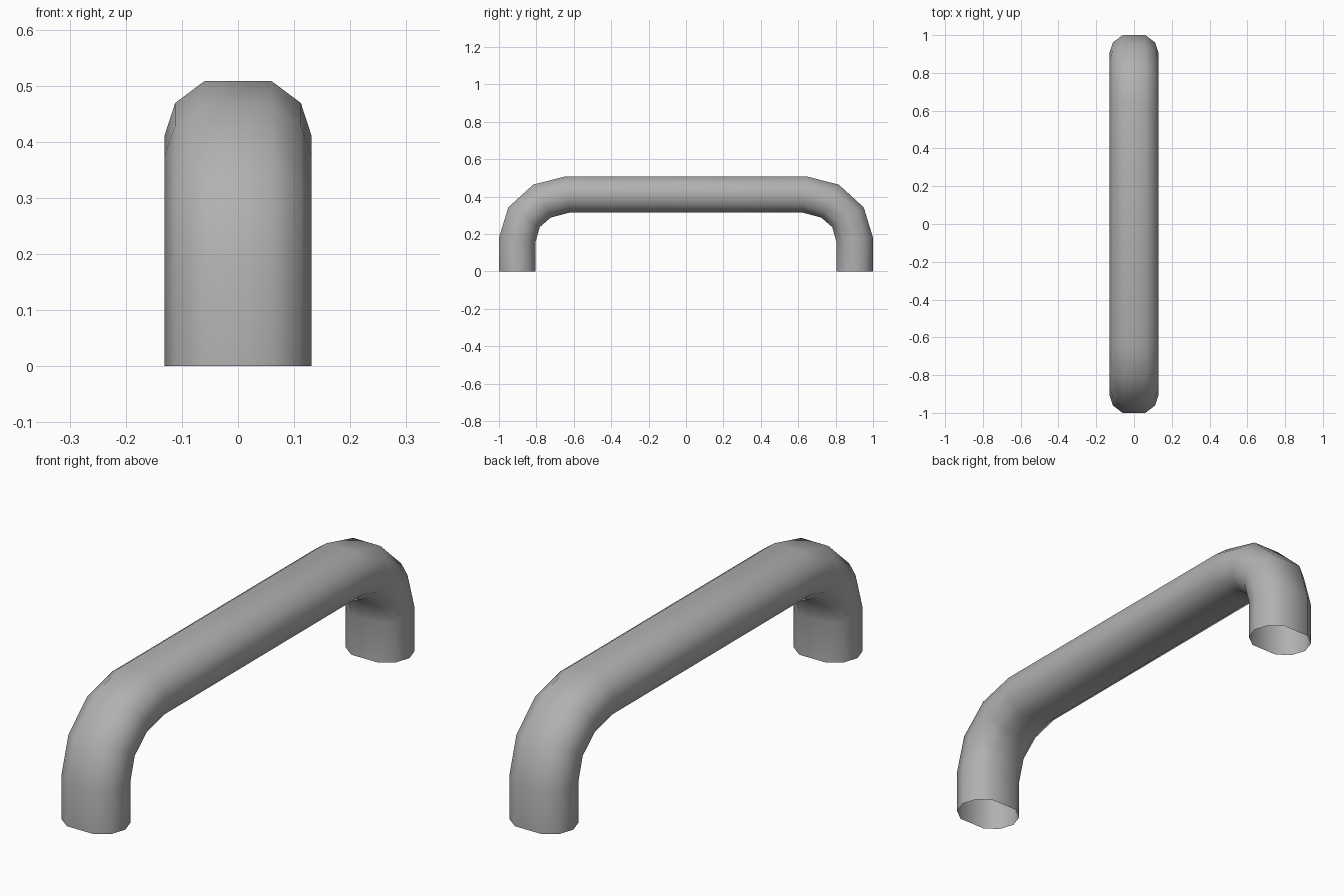
import bpy, bmesh

if "Cube" in bpy.data.objects:
    bpy.data.objects.remove(bpy.data.objects["Cube"])

# Side profile of one half as (y, z): outer and inner lines of the bend, foot to bar
outer = [(1.0, 0), (1.0, 0.18), (0.95, 0.343), (0.817, 0.464), (0.645, 0.508)]
inner = [(0.804, 0), (0.804, 0.16), (0.782, 0.237), (0.723, 0.288), (0.625, 0.314)]
stations = list(zip(outer, inner))
stations += [((-o[0], o[1]), (-i[0], i[1])) for o, i in reversed(stations)]

# Ten-sided cross-section: (x, fraction from outer to inner line)
half = [(0.06, 0), (0.112, 0.2), (0.131, 0.5), (0.112, 0.8), (0.06, 1)]
section = half + [(-x, t) for x, t in reversed(half)]

# Handle: open-ended tube swept through the stations
bm = bmesh.new()
rings = [[bm.verts.new((x, o[0] + (i[0] - o[0]) * t, o[1] + (i[1] - o[1]) * t))
          for x, t in section] for o, i in stations]
for a, b in zip(rings, rings[1:]):
    for k in range(len(section)):
        n = (k + 1) % len(section)
        bm.faces.new((a[k], b[k], b[n], a[n]))
bm.normal_update()
top = max(bm.faces, key=lambda f: f.calc_center_median().z)
if top.normal.z < 0:
    bmesh.ops.reverse_faces(bm, faces=bm.faces[:])
for f in bm.faces:
    f.smooth = True

mesh = bpy.data.meshes.new("handle")
bm.to_mesh(mesh)
bm.free()
handle = bpy.data.objects.new("handle", mesh)
bpy.context.collection.objects.link(handle)

# Dark grey finish
grey = bpy.data.materials.new("dark_grey")
grey.diffuse_color = (0.44, 0.44, 0.44, 1)
grey.use_nodes = True
grey.node_tree.nodes["Principled BSDF"].inputs["Base Color"].default_value = grey.diffuse_color
mesh.materials.append(grey)
